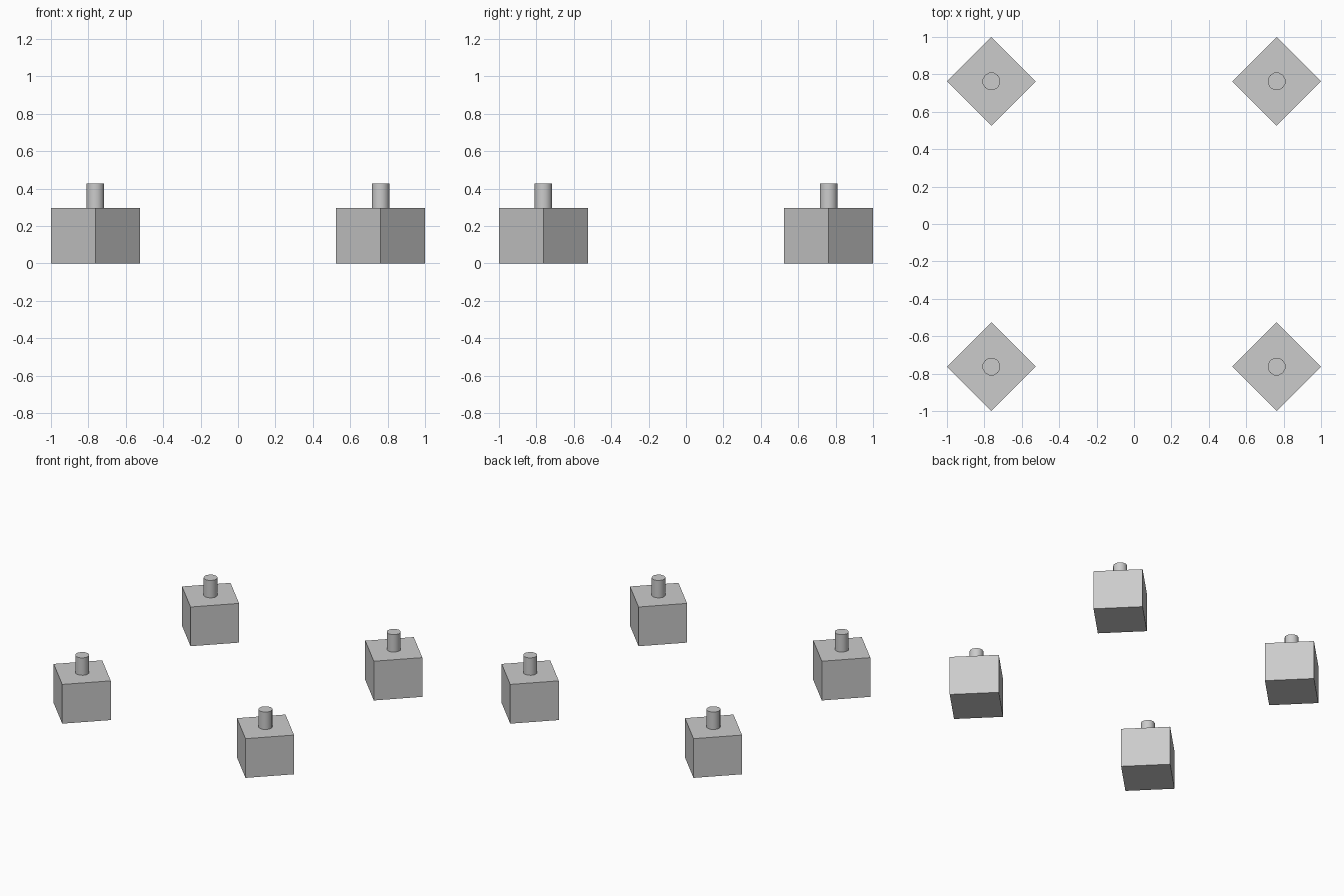
import bpy, math

if "Cube" in bpy.data.objects:
    bpy.data.objects.remove(bpy.data.objects["Cube"])

grey = bpy.data.materials.new("light_grey")
grey.diffuse_color = (0.6, 0.6, 0.6, 1)
grey.use_nodes = True
grey.node_tree.nodes["Principled BSDF"].inputs["Base Color"].default_value = grey.diffuse_color

C = 0.7625        # corner offset of each foot
HALF_DIAG = 0.2375
BLOCK_H = 0.295
PEG_R = 0.048
TOP = 0.426


def prism(name, sides, radius, z0, z1, x, y, turn=0.0, smooth=False):
    bpy.ops.mesh.primitive_cylinder_add(
        vertices=sides, radius=radius, depth=z1 - z0,
        location=(x, y, (z0 + z1) / 2), rotation=(0, 0, turn))
    ob = bpy.context.object
    ob.name = name
    ob.data.materials.append(grey)
    if smooth:
        bpy.ops.object.shade_smooth_by_angle(angle=math.radians(50))
    return ob


# Four square feet set diagonally, each with a round peg on top
for sx, side in ((-1, "left"), (1, "right")):
    for sy, end in ((-1, "front"), (1, "back")):
        prism(f"{end}_{side}_foot_block", 4, HALF_DIAG, 0, BLOCK_H, sx * C, sy * C)
        prism(f"{end}_{side}_peg", 12, PEG_R, BLOCK_H, TOP,
              sx * C, sy * C, math.pi / 12, True)
